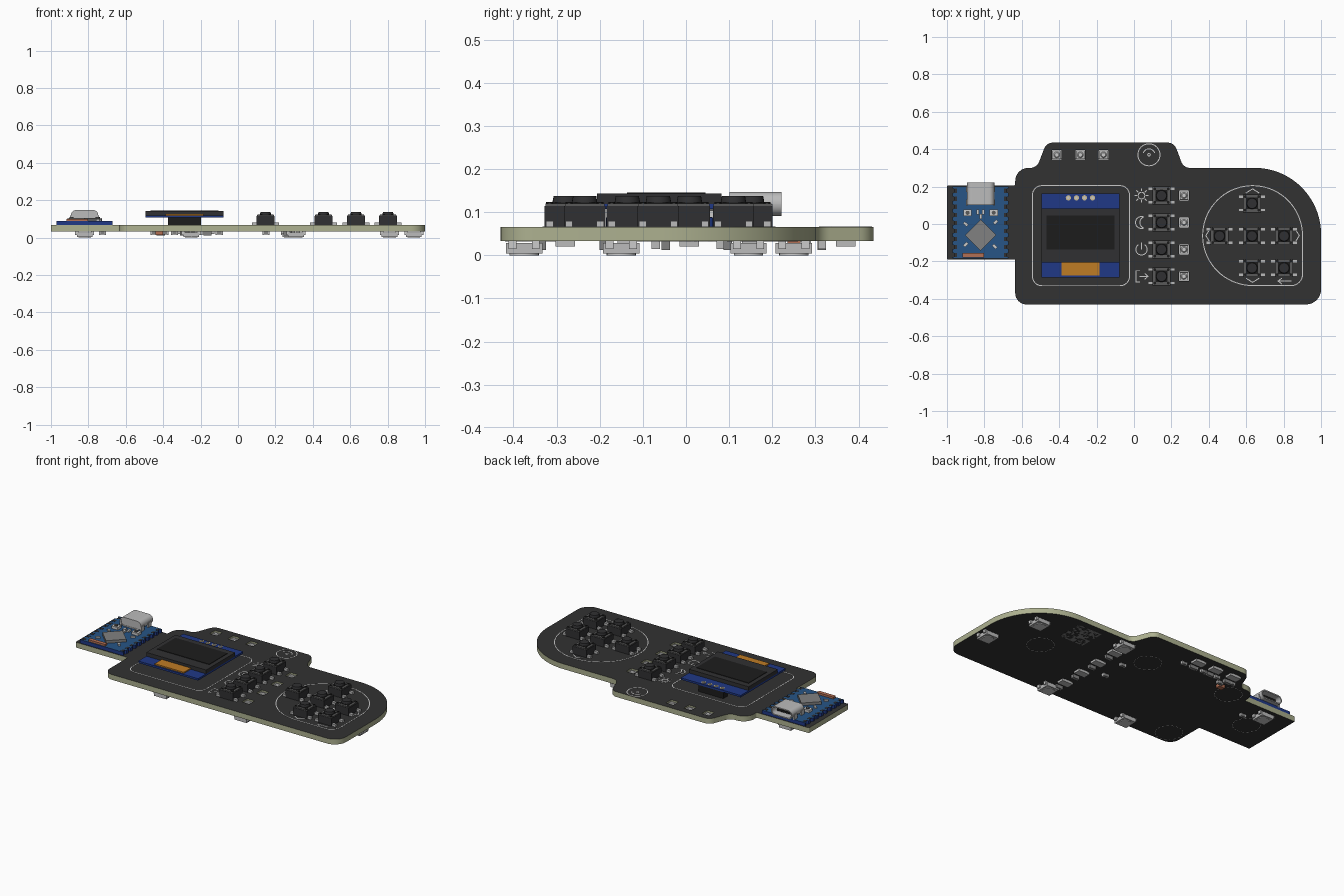
import bpy, bmesh, random
from math import pi, sin, cos, tan, atan2, radians
from mathutils import Matrix, Vector

if "Cube" in bpy.data.objects:
    bpy.data.objects.remove(bpy.data.objects["Cube"])

COL = dict(mask=(.032, .032, .032), core=(.42, .44, .28), black=(.012, .012, .012), dark=(.03, .03, .032),
           plate=(.1, .1, .1), silver=(.5, .5, .5), white=(.62, .62, .6), blue=(.014, .04, .24),
           orange=(.52, .2, .018), copper=(.45, .16, .09), gold=(.6, .5, .3), teal=(.02, .09, .24), chip=(.22, .22, .22))
MATS = {}
for k, c in COL.items():
    MATS[k] = bpy.data.materials.new(k)
    MATS[k].diffuse_color = (*c, 1)
KEYS = list(COL)
BOT, TOP = .033, .066          # circuit board faces


def add(name, mesh, loc=(0, 0, 0)):
    ob = bpy.data.objects.new(name, mesh)
    ob.location = loc
    bpy.context.collection.objects.link(ob)
    return ob


class Part:
    """Collects boxes, cylinders and line strokes into one mesh."""
    def __init__(self):
        self.bm = bmesh.new()

    def paint(self, verts, mat):
        for f in {f for v in verts for f in v.link_faces}:
            f.material_index = KEYS.index(mat)

    def box(self, x, y, z0, z1, sx, sy, mat, rot=0):
        m = Matrix.Translation((x, y, (z0 + z1) / 2)) @ Matrix.Rotation(rot, 4, 'Z') @ Matrix.Diagonal((sx, sy, z1 - z0, 1))
        self.paint(bmesh.ops.create_cube(self.bm, size=1, matrix=m)['verts'], mat)

    def cyl(self, x, y, z0, z1, r, mat, r2=None, n=24):
        m = Matrix.Translation((x, y, (z0 + z1) / 2))
        self.paint(bmesh.ops.create_cone(self.bm, cap_ends=True, segments=n, radius1=r, radius2=r if r2 is None else r2,
                                         depth=z1 - z0, matrix=m)['verts'], mat)

    def line(self, pts, closed=False, w=.005, z0=TOP - .001, z1=TOP + .001):
        pts = [Vector(p) for p in pts]
        for p, q in zip(pts, pts[1:] + pts[:1] if closed else pts[1:]):
            d, c = q - p, (p + q) / 2
            self.box(c.x, c.y, z0, z1, d.length + w * .5, w, 'white', atan2(d.y, d.x))

    def mesh(self, name):
        me = bpy.data.meshes.new(name)
        self.bm.to_mesh(me)
        for k in KEYS:
            me.materials.append(MATS[k])
        return me

    def done(self, name):
        return add(name, self.mesh(name))


def arc(x, y, r, a0=0, a1=360, n=32):
    return [(x + r * cos(radians(a0 + (a1 - a0) * i / n)), y + r * sin(radians(a0 + (a1 - a0) * i / n))) for i in range(n + 1)]


def rounded(corners):
    """Polygon from (x, y, radius) corners."""
    out, n = [], len(corners)
    for i, (x, y, r) in enumerate(corners):
        p, a, b = Vector((x, y)), Vector(corners[i - 1][:2]), Vector(corners[(i + 1) % n][:2])
        d1, d2 = (p - a).normalized(), (b - p).normalized()
        turn = atan2(d1.x * d2.y - d1.y * d2.x, d1.dot(d2))
        s = p - d1 * r * tan(abs(turn) / 2)
        c = s + Vector((-d1.y, d1.x)) * r * (1 if turn > 0 else -1)
        k = 32 if r > .2 else 8
        out += [tuple(c + Matrix.Rotation(turn * j / k, 2) @ (s - c)) for j in range(k + 1)]
    return out


def rect(x0, x1, y0, y1, r):
    return rounded([(x0, y0, r), (x1, y0, r), (x1, y1, r), (x0, y1, r)])


def slab(name, loops, thick, side, cap):
    """Flat outline with holes, extruded about z = 0."""
    cu = bpy.data.curves.new(name, 'CURVE')
    cu.dimensions, cu.fill_mode, cu.extrude = '2D', 'BOTH', thick / 2
    for lp in loops:
        sp = cu.splines.new('POLY')
        sp.points.add(len(lp) - 1)
        for pt, (x, y) in zip(sp.points, lp):
            pt.co = (x, y, 0, 1)
        sp.use_cyclic_u = True
    tmp = add(name + "_curve", cu)
    dg = bpy.context.evaluated_depsgraph_get()
    me = bpy.data.meshes.new_from_object(tmp.evaluated_get(dg))
    bpy.data.objects.remove(tmp)
    me.materials.clear()
    me.materials.append(MATS[side])
    me.materials.append(MATS[cap])
    for p in me.polygons:
        p.material_index = int(abs(p.normal.z) > .9)
    return add(name, me)


# main circuit board with windows for the reverse-mounted lights
COLY = [.152, .008, -.136, -.28]
lights = [(x, .37) for x in (-.413, -.287, -.163)] + [(.267, y) for y in COLY]
outline = rounded([(-.635, -.43, .06), (1, -.43, .08), (1, .3, .355), (.265, .3, .05), (.215, .435, .05), (-.468, .435, .05),
                   (-.52, .3, .05), (-.635, .3, .07), (-.635, .205, .01), (-1, .205, .006), (-1, -.19, .006), (-.635, -.19, .006)])
board = slab("circuit_board", [outline] + [rect(x - .026, x + .026, y - .026, y + .026, .004) for x, y in lights],
             TOP - BOT, 'core', 'mask')
board.location.z = (TOP + BOT) / 2

# reverse-mounted indicator lights
p = Part()
p.box(0, 0, .02, BOT, .075, .045, 'silver')
p.box(0, 0, BOT, .058, .044, .044, 'silver')
p.cyl(0, 0, .058, .063, .016, 'white', .011)
p.box(0, -.055, .012, BOT, .045, .02, 'chip')
me = p.mesh("indicator_light")
for x, y in lights:
    add("indicator_light", me, (x, y, 0))

# push buttons
p = Part()
p.box(0, 0, TOP, .114, .096, .096, 'dark')
p.box(0, 0, .114, .12, .092, .092, 'plate')
p.box(0, 0, .12, .122, .062, .062, 'black')
p.cyl(0, 0, .12, .137, .03, 'dark', .027)
for sx in (-1, 1):
    for sy in (-1, 1):
        p.cyl(sx * .036, sy * .036, .12, .123, .008, 'black', n=10)
        p.box(sx * .057, sy * .036, TOP, .08, .03, .017, 'silver')
me = p.mesh("push_button")
for x, y in [(.147, y) for y in COLY] + [(.631, .11), (.457, -.064), (.631, -.064), (.802, -.064), (.631, -.235), (.802, -.235)]:
    add("push_button", me, (x, y, 0))

# display module
p = Part()
p.box(-.286, -.062, .107, .119, .417, .449, 'blue')
p.box(-.286, -.062, .119, .143, .417, .289, 'dark')
p.box(-.286, -.046, .143, .146, .363, .182, 'black')
p.box(-.286, -.24, .119, .127, .203, .072, 'orange')
p.box(-.286, .14, TOP, .107, .175, .043, 'black')
for i in range(4):
    p.cyl(-.351 + i * .0432, .14, .107, .121, .014, 'gold', n=16)
    p.cyl(-.351 + i * .0432, .14, .119, .125, .007, 'white', n=12)
p.done("display_module")

# controller board with half-round edge contacts
hole_y = [.178 - i * .043 for i in range(9)]
edge = [(-.97, .2)]
for y in hole_y:
    edge += arc(-.97, y, .012, 90, -90, 6)
edge += [(-.97, -.185), (-.67, -.185)]
for y in reversed(hole_y):
    edge += arc(-.67, y, .012, 270, 90, 6)
edge.append((-.67, .2))
ctrl = slab("controller_board", [edge], .022, 'blue', 'teal')
ctrl.location.z = TOP + .011
Z = TOP + .022
p = Part()
for y in hole_y:
    for s in (-1, 1):
        p.box(-.82 + s * .134, y, Z - .001, Z + .001, .016, .022, 'dark')
p.box(-.82, -.06, Z, Z + .017, .118, .118, 'chip', pi / 4)
for x in (-.89, -.75):
    p.box(x, .06, Z, Z + .016, .045, .036, 'white')
    p.cyl(x, .06, Z + .016, Z + .022, .011, 'plate', n=16)
p.box(-.86, -.168, Z, Z + .012, .115, .024, 'copper')
for x, y, a in [(-.835, .065, 0), (-.805, .065, 0), (-.9, .0, .8), (-.74, .01, -.8), (-.9, -.11, -.8), (-.745, -.12, .8), (-.82, .04, 0)]:
    p.box(x, y, Z, Z + .01, .014, .026, 'white', a)
p.done("controller_parts")

# charging socket: hollow shell, back wall and tongue
zc = .119
shell = slab("socket_shell", [rect(-.073, .073, -.028, .028, .0275), rect(-.066, .066, -.021, .021, .0205)], .12, 'silver', 'silver')
wall = slab("socket_back_wall", [rect(-.067, .067, -.022, .022, .0215)], .03, 'silver', 'silver')
for ob, y in ((shell, .161), (wall, .118)):
    ob.rotation_euler.x = pi / 2
    ob.location = (-.82, y, zc)
p = Part()
p.box(-.82, .165, zc - .006, zc + .006, .09, .07, 'black')
for s in (-1, 1):
    for y in (.115, .185):
        p.box(-.82 + s * .072, y, Z - .002, zc, .01, .03, 'silver')
p.done("socket_tongue_and_tabs")

# underside glow lights
p = Part()
p.box(0, 0, .004, .028, .084, .084, 'silver')
p.cyl(0, 0, 0, .004, .034, 'white')
for sx in (-1, 1):
    for sy in (-1, 1):
        p.box(sx * .042, sy * .027, .014, BOT, .018, .018, 'white')
me = p.mesh("glow_light")
for x, y in [(.94, -.15), (.81, .145), (.28, .25), (.31, -.375), (-.25, -.375), (-.82, .145)]:
    add("glow_light", me, (x, y, 0))

# small underside components
p = Part()
for x, y in [(-.725, .08), (-.45, .315), (-.39, .28), (-.34, .315), (-.24, .315), (-.18, .315), (-.1, .315), (.15, .08), (.15, -.07)]:
    p.box(x, y, .016, BOT, .024, .018, 'chip')
    for s in (-1, 1):
        p.box(x + s * .015, y, .015, BOT, .008, .019, 'silver')
p.box(-.42, .25, .014, BOT, .04, .03, 'copper')
p.done("small_components")

# printed lines on the top face
p = Part()
p.line(rect(-.543, -.024, -.33, .205, .05), True)
p.line(arc(.634, -.062, .267, 0, 270, 54) + rounded([(.634, -.329, 0), (.901, -.329, .06), (.901, -.062, 0)]))
p.line(arc(.08, .37, .059))
p.line(arc(.08, .37, .032, 20, 160, 12))
p.line(arc(.08, .37, .007, n=10))
for i in range(4):     # direction arrows around the pad
    c, s = cos(i * pi / 2), sin(i * pi / 2)
    p.line([(.634 + c * u - s * v, -.062 + s * u + c * v) for u, v in ((.228, .035), (.25, 0), (.228, -.035))])
p.line([(.84, -.305), (.77, -.305)])
p.line([(.79, -.29), (.77, -.305), (.79, -.32)])
X = .04
p.line(arc(X, COLY[0], .018, n=16))                      # sun
for i in range(8):
    a = i * pi / 4
    p.line([(X + cos(a) * r, COLY[0] + sin(a) * r) for r in (.026, .037)])
p.line(arc(X, COLY[1], .032, 70, 290, 18))               # moon
p.line(arc(X + .024, COLY[1], .0325, 112, 248, 14))
p.line(arc(X, COLY[2], .03, 125, 415, 20))               # power
p.line([(X, COLY[2] + .035), (X, COLY[2])])
y = COLY[3]                                              # exit
p.line([(X - .008, y + .03), (X - .03, y + .03), (X - .03, y - .03), (X - .008, y - .03)])
p.line([(X - .01, y), (X + .035, y)])
p.line([(X + .018, y + .015), (X + .035, y), (X + .018, y - .015)])
p.done("top_print")

# printed rings and square pattern on the underside
p = Part()
for x, y in [(.05, .18), (.64, -.05), (-.54, -.34), (-.82, 0), (-.52, .2)]:
    ring = arc(x, y, .078, n=36)
    for i in range(0, 36, 2):
        p.line(ring[i:i + 2], w=.003, z0=BOT - .001, z1=BOT + .001)
random.seed(4)
for i in range(15):
    for j in range(15):
        if random.random() < .5:
            p.box(.46 + i * .011, .1 + j * .011, BOT - .001, BOT + .001, .011, .011, 'chip')
p.done("underside_print")

# smooth the round parts, keep edges sharp
for ob in bpy.context.collection.objects:
    ob.select_set(ob.type == 'MESH')
    bpy.context.view_layer.objects.active = ob
bpy.ops.object.shade_smooth_by_angle(angle=radians(30))

for m in bpy.data.materials:
    if m.users and not m.is_grease_pencil:
        m.use_nodes = True
        m.node_tree.nodes["Principled BSDF"].inputs["Base Color"].default_value = m.diffuse_color
